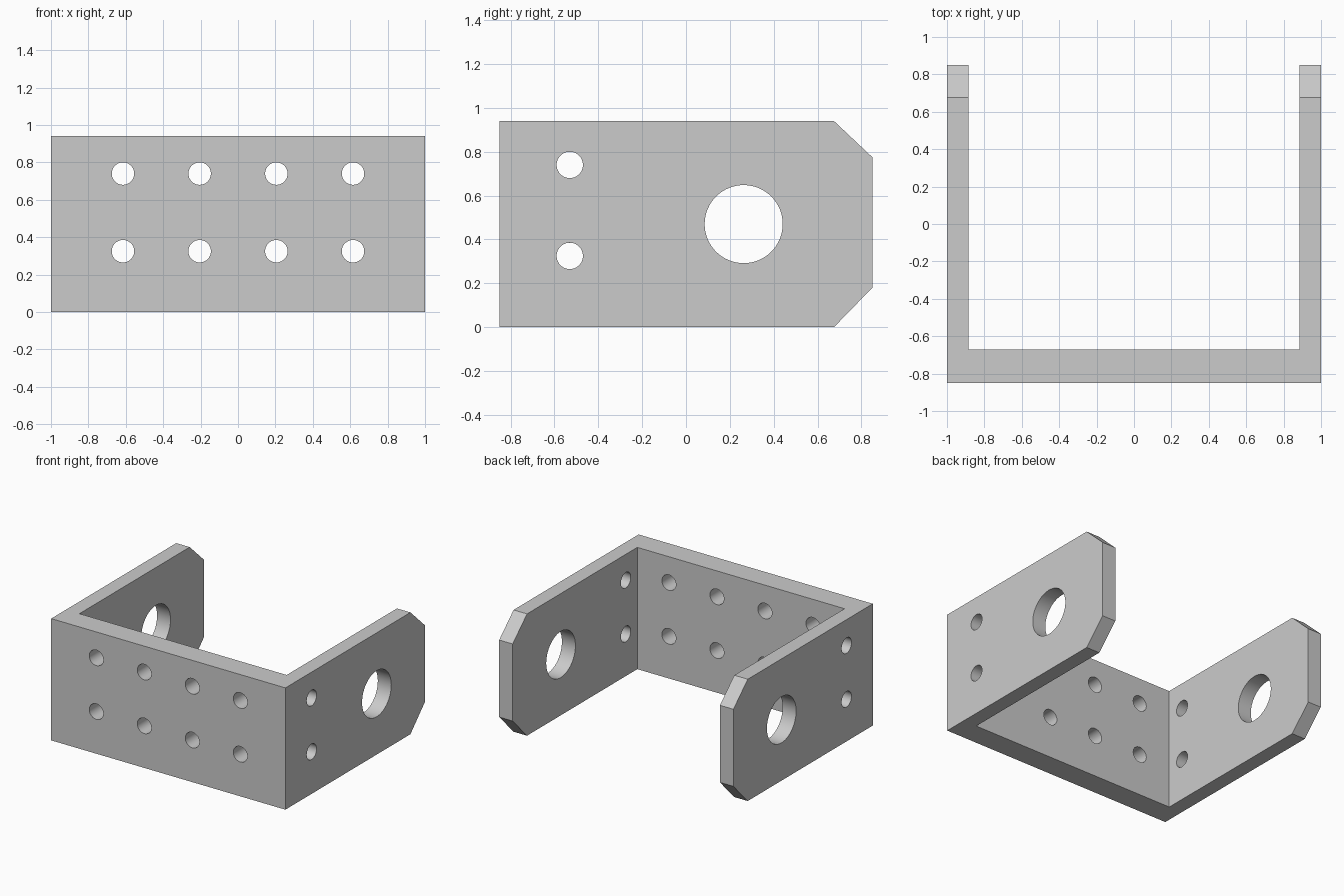
import bpy, bmesh, math
from mathutils import Matrix, Vector

if "Cube" in bpy.data.objects:
    bpy.data.objects.remove(bpy.data.objects["Cube"])

HEIGHT = 0.94
DEPTH = 0.85          # half of the depth
HOLE_Z = (0.325, 0.74)
HOLE_RADIUS = 0.06

steel = bpy.data.materials.new("grey steel")
steel.use_nodes = True
steel.diffuse_color = (0.6, 0.6, 0.6, 1)
steel.node_tree.nodes["Principled BSDF"].inputs["Base Color"].default_value = steel.diffuse_color


def make_object(name, bm):
    bmesh.ops.recalc_face_normals(bm, faces=bm.faces)
    mesh = bpy.data.meshes.new(name)
    bm.to_mesh(mesh)
    bm.free()
    mesh.materials.append(steel)
    obj = bpy.data.objects.new(name, mesh)
    bpy.context.collection.objects.link(obj)
    return obj


def add_rod(bm, start, end, radius, segments=48):
    start, end = Vector(start), Vector(end)
    axis = end - start
    turn = axis.to_track_quat('Z', 'Y').to_matrix().to_4x4()
    bmesh.ops.create_cone(bm, cap_ends=True, segments=segments, radius1=radius, radius2=radius,
                          depth=axis.length, matrix=Matrix.Translation((start + end) / 2) @ turn)


def cut(target, cutter):
    mod = target.modifiers.new("cut", 'BOOLEAN')
    mod.operation = 'DIFFERENCE'
    mod.solver = 'EXACT'
    mod.object = cutter
    bpy.context.view_layer.objects.active = target
    bpy.ops.object.modifier_apply(modifier=mod.name)
    bpy.data.objects.remove(cutter)


# Solid block: side outline with clipped rear corners, extruded across the width
bm = bmesh.new()
outline = [(-DEPTH, 0), (0.675, 0), (DEPTH, 0.18), (DEPTH, 0.775), (0.675, HEIGHT), (-DEPTH, HEIGHT)]
side = bm.faces.new([bm.verts.new((-1, y, z)) for y, z in outline])
extruded = bmesh.ops.extrude_face_region(bm, geom=[side])["geom"]
bmesh.ops.translate(bm, vec=(2, 0, 0), verts=[v for v in extruded if isinstance(v, bmesh.types.BMVert)])
bracket = make_object("u_bracket", bm)

# Open channel between the two arms
bm = bmesh.new()
bmesh.ops.create_cube(bm, size=2, matrix=Matrix.Translation((0, 0.33, 0.5)) @ Matrix.Diagonal((0.885, 1, 1, 1)))
cut(bracket, make_object("channel_cutter", bm))

# Bolt holes in the front plate and arms, plus the large arm bores
bm = bmesh.new()
for z in HOLE_Z:
    for x in (-0.615, -0.205, 0.205, 0.615):
        add_rod(bm, (x, -0.95, z), (x, -0.62, z), HOLE_RADIUS)
    add_rod(bm, (-1.1, -0.53, z), (1.1, -0.53, z), HOLE_RADIUS)
add_rod(bm, (-1.1, 0.263, HEIGHT / 2), (1.1, 0.263, HEIGHT / 2), 0.178, 64)
cut(bracket, make_object("hole_cutter", bm))

# Smooth bores, sharp plate edges
bpy.ops.object.select_all(action='DESELECT')
bracket.select_set(True)
bpy.context.view_layer.objects.active = bracket
bpy.ops.object.shade_smooth_by_angle(angle=math.radians(30))
